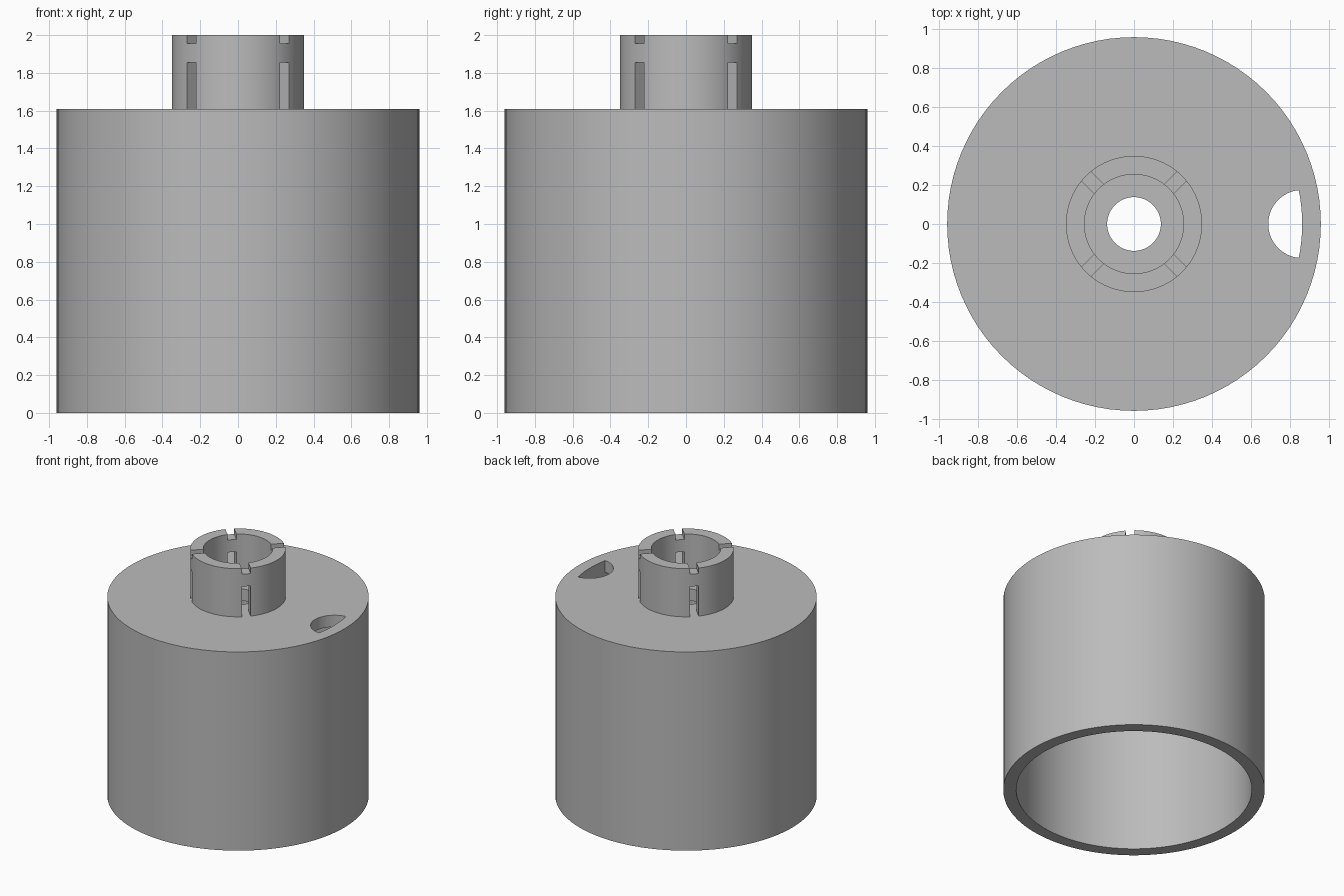
import bpy, bmesh, math
from mathutils import Matrix

default = bpy.data.objects.get("Cube")
if default:
    bpy.data.objects.remove(default, do_unlink=True)

SEGMENTS = 96
OUTER, INNER = 0.96, 0.865          # drum wall radii
DECK, TOP = 1.61, 2.0               # drum top and collar top heights
WALL = 0.095

grey = bpy.data.materials.new("plain_grey")
grey.use_nodes = True
colour = (0.5, 0.5, 0.5, 1)
grey.diffuse_color = colour
grey.node_tree.nodes["Principled BSDF"].inputs["Base Color"].default_value = colour


def finish(name, bm):
    bmesh.ops.recalc_face_normals(bm, faces=bm.faces)
    mesh = bpy.data.meshes.new(name)
    bm.to_mesh(mesh)
    bm.free()
    mesh.materials.append(grey)
    obj = bpy.data.objects.new(name, mesh)
    bpy.context.collection.objects.link(obj)
    return obj


def lathe(name, profile):
    """Turn a closed (radius, height) profile around z."""
    bm = bmesh.new()
    rings = []
    for i in range(SEGMENTS):
        a = math.tau * i / SEGMENTS
        rings.append([bm.verts.new((r * math.cos(a), r * math.sin(a), z)) for r, z in profile])
    n = len(profile)
    for i, ring in enumerate(rings):
        after = rings[(i + 1) % SEGMENTS]
        for j in range(n):
            k = (j + 1) % n
            bm.faces.new((ring[j], after[j], after[k], ring[k]))
    return finish(name, bm)


def cut(target, cutter):
    """Subtract a cutter and apply the result."""
    cutter.hide_render = True
    mod = target.modifiers.new("cut", "BOOLEAN")
    mod.operation, mod.solver, mod.object = "DIFFERENCE", "EXACT", cutter
    bpy.context.view_layer.objects.active = target
    bpy.ops.object.modifier_apply(modifier=mod.name)
    bpy.data.objects.remove(cutter, do_unlink=True)


def slot_cutter(low, high):
    """Crossed diagonal bars that notch the collar in four places."""
    bm = bmesh.new()
    for quarter in range(4):
        turn = Matrix.Rotation(math.radians(45 + 90 * quarter), 4, "Z")
        place = Matrix.Translation((0.3, 0, (low + high) / 2))
        size = Matrix.Diagonal((0.3, 0.066, high - low, 1))
        bmesh.ops.create_cube(bm, size=1, matrix=turn @ place @ size)
    return finish("slot_cutter", bm)


def port_cutter():
    """Round plug whose outer side follows the drum's inner wall."""
    bm = bmesh.new()
    verts = []
    for i in range(SEGMENTS):
        a = math.tau * i / SEGMENTS
        x, y = INNER + 0.175 * math.cos(a), 0.175 * math.sin(a)
        fit = min(1, (INNER - 0.001) / math.hypot(x, y))
        verts.append(bm.verts.new((x * fit, y * fit, DECK - 0.2)))
    face = bm.faces.new(verts)
    new = bmesh.ops.extrude_face_region(bm, geom=[face])["geom"]
    bmesh.ops.translate(bm, vec=(0, 0, 0.4),
                        verts=[g for g in new if isinstance(g, bmesh.types.BMVert)])
    return finish("port_cutter", bm)


# Hollow drum, open below, with a central bore through the deck
drum = lathe("drum", [(OUTER, 0), (OUTER, DECK), (0.138, DECK), (0.138, DECK - WALL),
                      (INNER, DECK - WALL), (INNER, 0)])
cut(drum, port_cutter())

# Collar with tall windows at the base and shallow notches in the rim
collar = lathe("collar", [(0.35, DECK), (0.35, TOP), (0.255, TOP), (0.255, DECK)])
cut(collar, slot_cutter(DECK - 0.1, 1.855))
cut(collar, slot_cutter(1.955, TOP + 0.1))

for obj in (drum, collar):
    bpy.ops.object.select_all(action="DESELECT")
    obj.select_set(True)
    bpy.context.view_layer.objects.active = obj
    bpy.ops.object.shade_smooth_by_angle(angle=math.radians(30))
